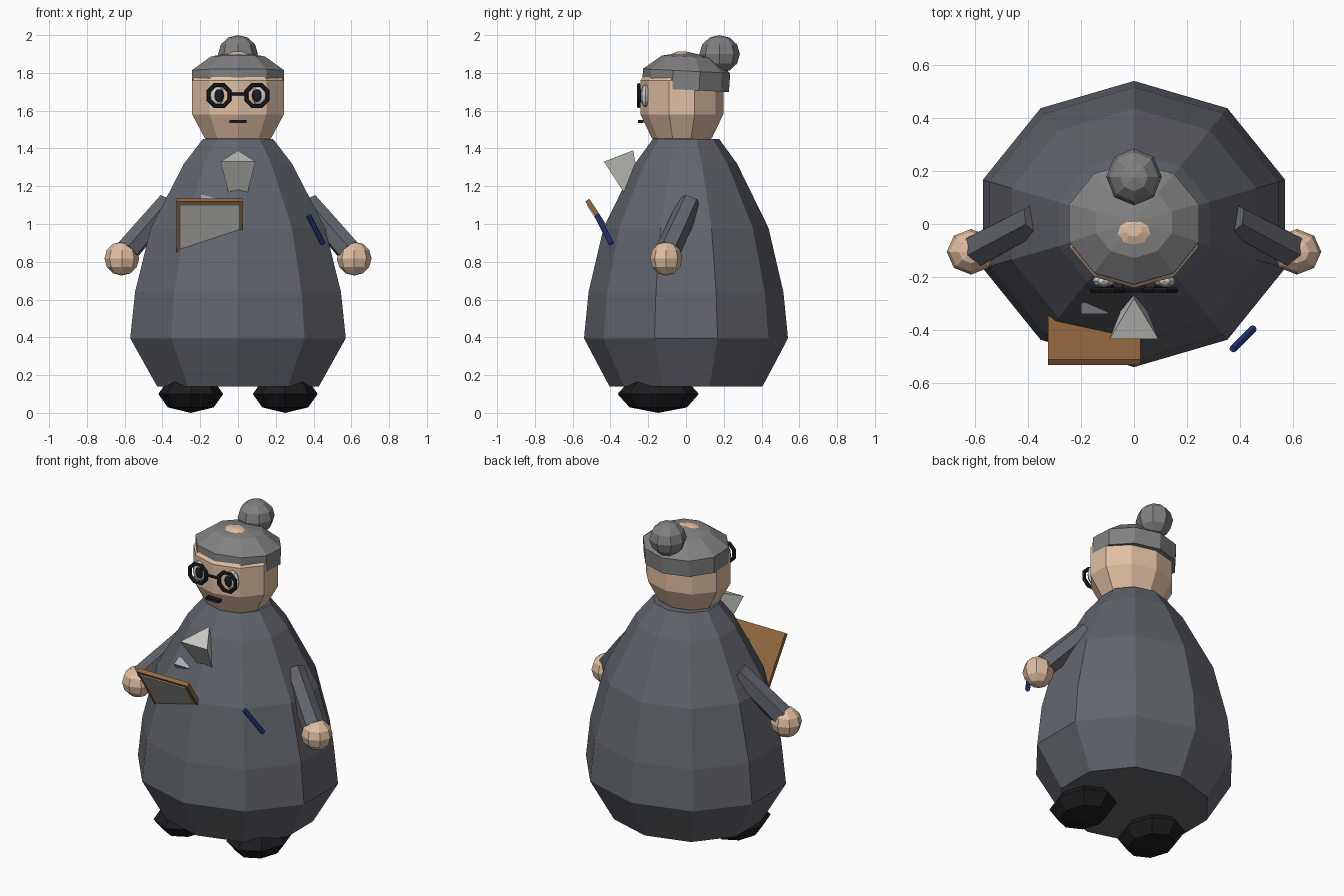
import bpy, math
from mathutils import Vector, Matrix

if "Cube" in bpy.data.objects:
    bpy.data.objects.remove(bpy.data.objects["Cube"])

MATS = {}
COLORS = {
    "cloth": (0.12, 0.13, 0.15, 1), "skin": (0.75, 0.52, 0.36, 1),
    "hair": (0.22, 0.22, 0.22, 1), "black": (0.012, 0.012, 0.014, 1),
    "white": (0.8, 0.8, 0.8, 1), "paper": (0.6, 0.6, 0.57, 1),
    "wood": (0.3, 0.14, 0.05, 1), "blue": (0.02, 0.05, 0.25, 1),
    "metal": (0.4, 0.42, 0.45, 1),
}


def finish(ob, name, color):
    if color not in MATS:
        MATS[color] = bpy.data.materials.new(color)
        MATS[color].diffuse_color = COLORS[color]
    ob.name = name
    ob.data.materials.clear()
    ob.data.materials.append(MATS[color])
    return ob


def lathe(name, color, profile, loc, sy, n=10, tilt=0.0):
    """Rings of n vertices from (radius, z) pairs, capped at both ends."""
    verts, faces = [], []
    for r, z in profile:
        for i in range(n):
            a = 2 * math.pi * i / n
            verts.append((r * math.sin(a), -r * sy * math.cos(a), z))
    for k in range(len(profile) - 1):
        for i in range(n):
            j = (i + 1) % n
            faces.append((k * n + i, k * n + j, (k + 1) * n + j, (k + 1) * n + i))
    faces.append(tuple(range(n))[::-1])
    faces.append(tuple(range((len(profile) - 1) * n, len(profile) * n)))
    me = bpy.data.meshes.new(name)
    me.from_pydata(verts, [], faces)
    ob = bpy.data.objects.new(name, me)
    bpy.context.collection.objects.link(ob)
    ob.location = loc
    ob.rotation_euler[0] = tilt
    return finish(ob, name, color)


def ball(name, color, loc, size, seg=8, rings=6):
    bpy.ops.mesh.primitive_uv_sphere_add(segments=seg, ring_count=rings, radius=1, location=loc)
    ob = bpy.context.object
    ob.scale = size
    return finish(ob, name, color)


def box(name, color, loc, size, tilt=0.0):
    bpy.ops.mesh.primitive_cube_add(size=1, location=loc, rotation=(tilt, 0, 0))
    ob = bpy.context.object
    ob.scale = size
    return finish(ob, name, color)


def rod(name, color, a, b, r1, r2, n=6):
    a, b = Vector(a), Vector(b)
    bpy.ops.mesh.primitive_cone_add(vertices=n, radius1=r1, radius2=r2, depth=(b - a).length,
                                    location=(a + b) / 2)
    ob = bpy.context.object
    ob.rotation_euler = (b - a).to_track_quat('Z', 'Y').to_euler()
    return finish(ob, name, color)


# Robe, head, hair and bun
lathe("robe", "cloth", [(0.45, 0.14), (0.6, 0.395), (0.573, 0.64), (0.485, 0.98),
                        (0.30, 1.32), (0.195, 1.45)], (0, 0, 0), 0.9)
lathe("head", "skin", [(0.12, 1.41), (0.185, 1.455), (0.255, 1.58), (0.255, 1.76),
                       (0.17, 1.86), (0.03, 1.912)], (0, -0.022, 0), 0.86)
lathe("hair_cap", "hair", [(0.255, -0.1), (0.257, 0.0), (0.15, 0.075), (0.01, 0.1)],
      (0, 0.003, 1.81), 0.9, tilt=-0.05)
ball("hair_bun", "hair", (0, 0.178, 1.9), (0.105, 0.107, 0.1))

# Mirrored parts
for s, side in ((-1, "left"), (1, "right")):
    rod("arm_" + side, "cloth", (s * 0.37, 0.02, 1.11), (s * 0.585, -0.095, 0.86), 0.062, 0.068)
    ball("hand_" + side, "skin", (s * 0.615, -0.105, 0.817), (0.092, 0.086, 0.09))
    ball("shoe_" + side, "black", (s * 0.25, -0.147, 0.1), (0.172, 0.215, 0.1), 8, 4)
    ball("eye_" + side, "white", (s * 0.115, -0.215, 1.68), (0.043, 0.026, 0.062))
    ball("pupil_" + side, "black", (s * 0.1, -0.238, 1.68), (0.026, 0.012, 0.034))
    bpy.ops.mesh.primitive_torus_add(major_segments=8, minor_segments=6, major_radius=0.06,
                                     minor_radius=0.012, location=(s * 0.1, -0.25, 1.68),
                                     rotation=(math.pi / 2, math.radians(22.5), 0))
    finish(bpy.context.object, "glasses_rim_" + side, "black")

# Glasses bridge and mouth
rod("glasses_bridge", "black", (-0.045, -0.25, 1.688), (0.045, -0.25, 1.688), 0.009, 0.009)
box("mouth", "black", (0, -0.24, 1.543), (0.09, 0.028, 0.017))

# Neck cloth: three-sided wedge pointing down into the robe
me = bpy.data.meshes.new("neck_cloth")
me.from_pydata([(0, -0.28, 1.39), (-0.093, -0.435, 1.33), (0.093, -0.435, 1.33), (0, -0.2, 0.97)],
               [], [(0, 1, 2), (1, 3, 2), (0, 3, 1), (0, 2, 3)])
cloth = bpy.data.objects.new("neck_cloth", me)
bpy.context.collection.objects.link(cloth)
finish(cloth, "neck_cloth", "paper")

# Clipboard: board leaning into the robe, paper on its front, metal clip
tilt = 0.58
down = Matrix.Rotation(tilt, 3, 'X') @ Vector((0, 0, -1))
out = Matrix.Rotation(tilt, 3, 'X') @ Vector((0, -1, 0))
top = Vector((-0.15, -0.522, 1.127))
box("board", "wood", top + down * 0.23, (0.35, 0.025, 0.46), tilt)
box("paper_sheet", "paper", top + down * 0.23 + out * 0.014, (0.31, 0.008, 0.42), tilt)
box("clip", "metal", (-0.15, -0.31, 1.125), (0.1, 0.05, 0.035), tilt)

# Pen
rod("pen", "blue", (0.373, -0.472, 1.045), (0.45, -0.395, 0.895), 0.014, 0.014, 8)

for m in bpy.data.materials:
    if m.users and not m.is_grease_pencil:
        m.use_nodes = True
        m.node_tree.nodes["Principled BSDF"].inputs["Base Color"].default_value = m.diffuse_color
